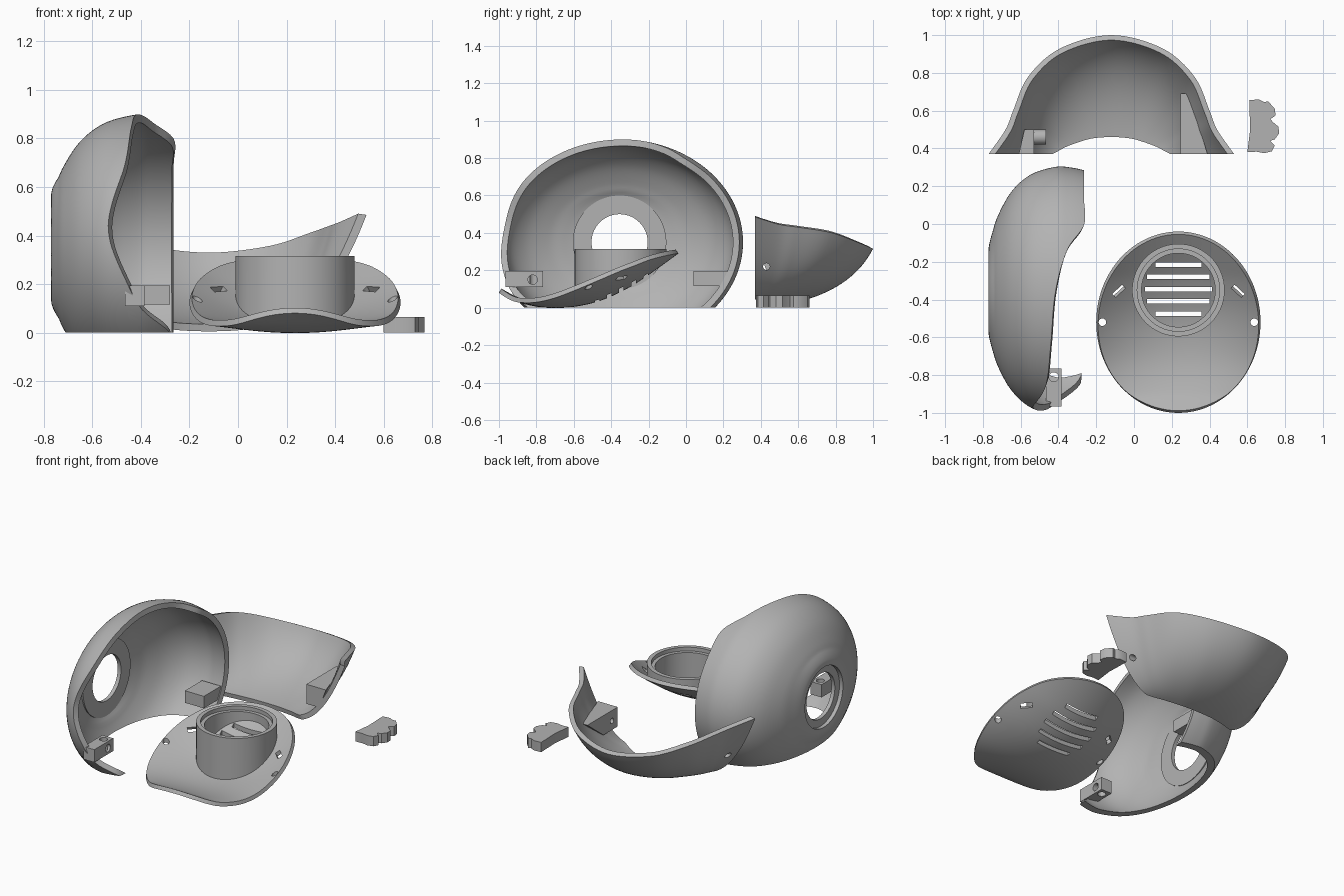
import bpy, bmesh
from math import sin, cos, pi, radians, sqrt
from mathutils import Vector, Matrix

start_cube = bpy.data.objects.get("Cube")
if start_cube:
    bpy.data.objects.remove(start_cube, do_unlink=True)

grey = bpy.data.materials.new("plain_grey")
grey.use_nodes = True
colour = (0.45, 0.45, 0.45, 1)
grey.diffuse_color = colour
for node in grey.node_tree.nodes:
    if node.type == 'BSDF_PRINCIPLED':
        node.inputs["Base Color"].default_value = colour


# ---------- helpers ----------
def spline(keys, values, t):
    """Smooth curve through values (numbers or vectors) placed at keys."""
    t = min(max(t, keys[0]), keys[-1])
    i = 0
    while i < len(keys) - 2 and t > keys[i + 1]:
        i += 1

    def slope(k):
        a, b = max(k - 1, 0), min(k + 1, len(keys) - 1)
        return (values[b] - values[a]) / (keys[b] - keys[a])
    h = keys[i + 1] - keys[i]
    u = (t - keys[i]) / h
    step = u * u * (3 - 2 * u)
    return (values[i] * (1 - step) + values[i + 1] * step
            + slope(i) * (h * u * (1 - u) ** 2) - slope(i + 1) * (h * u * u * (1 - u)))


def finish(name, bm):
    mesh = bpy.data.meshes.new(name)
    bm.to_mesh(mesh)
    bm.free()
    mesh.materials.append(grey)
    obj = bpy.data.objects.new(name, mesh)
    bpy.context.scene.collection.objects.link(obj)
    return obj


def grid(name, columns, wrap=False, wrap_rows=False):
    bm = bmesh.new()
    cols = [[bm.verts.new(p) for p in col] for col in columns]
    n, m = len(cols), len(cols[0])
    for i in range(n if wrap else n - 1):
        for j in range(m if wrap_rows else m - 1):
            k, l = (i + 1) % n, (j + 1) % m
            bm.faces.new((cols[i][j], cols[k][j], cols[k][l], cols[i][l]))
    bmesh.ops.remove_doubles(bm, verts=bm.verts, dist=0.00001)
    return finish(name, bm)


def hull(name, points):
    bm = bmesh.new()
    for p in points:
        bm.verts.new(p)
    bmesh.ops.convex_hull(bm, input=bm.verts)
    return finish(name, bm)


def box(name, lo, hi):
    return hull(name, [(x, y, z) for x in (lo[0], hi[0])
                       for y in (lo[1], hi[1]) for z in (lo[2], hi[2])])


def rod(name, centre, radius, length, axis='Z'):
    bm = bmesh.new()
    turn = Matrix() if axis == 'Z' else Matrix.Rotation(pi / 2, 4, 'Y')
    bmesh.ops.create_cone(bm, cap_ends=True, segments=24, radius1=radius, radius2=radius,
                          depth=length, matrix=Matrix.Translation(centre) @ turn)
    return finish(name, bm)


def apply(obj, modifier):
    bpy.context.view_layer.update()
    bpy.context.view_layer.objects.active = obj
    bpy.ops.object.modifier_apply(modifier=modifier.name)


def thicken(obj, amount):
    mod = obj.modifiers.new("wall", 'SOLIDIFY')
    mod.thickness, mod.offset = amount, -1
    apply(obj, mod)


def trim(obj, point, normal):
    bm = bmesh.new()
    bm.from_mesh(obj.data)
    cut = bmesh.ops.bisect_plane(bm, geom=bm.verts[:] + bm.edges[:] + bm.faces[:],
                                 plane_co=point, plane_no=normal, clear_inner=True)
    edges = [e for e in cut["geom_cut"] if isinstance(e, bmesh.types.BMEdge)]
    bmesh.ops.edgeloop_fill(bm, edges=edges)
    bmesh.ops.recalc_face_normals(bm, faces=bm.faces)
    bm.to_mesh(obj.data)
    bm.free()


def cut(targets, cutter):
    for obj in targets:
        mod = obj.modifiers.new("hole", 'BOOLEAN')
        mod.operation, mod.object, mod.solver = 'DIFFERENCE', cutter, 'EXACT'
        apply(obj, mod)
    bpy.data.objects.remove(cutter, do_unlink=True)


# ---------- side shell: oval dome with a trimmed rim ----------
CY, CZ = -0.355, 0.35
profile = [Vector(p) for p in ((-.77, .20), (-.768, .24), (-.75, .31), (-.72, .40), (-.65, .525),
           (-.55, .615), (-.42, .657), (-.34, .655), (-.265, .64), (-.24, .63))]
steps = list(range(len(profile)))
rim_angle = [0, 40, 57, 70, 90, 115, 140, 160, 170, 180, 195, 207, 220, 232, 300, 360]
rim_x = [-.265, -.265, -.265, -.35, -.415, -.44, -.465, -.52, -.535, -.52,
         -.46, -.40, -.285, -.265, -.265, -.265]


def shell_column(degrees):
    edge = spline(rim_angle, rim_x, degrees)
    lo, hi = 0, steps[-1]
    for _ in range(30):
        mid = (lo + hi) / 2
        lo, hi = (mid, hi) if spline(steps, profile, mid).x < edge else (lo, mid)
    col = []
    for j in range(33):
        x, r = spline(steps, profile, hi * j / 32)
        squash = 1 - .165 * min(max((r - .22) / .13, 0), 1)
        a = radians(degrees)
        col.append((x, CY + r * cos(a), CZ + r * squash * sin(a)))
    return col


side_shell = grid("side_shell", [shell_column(d * 2.5) for d in range(144)], wrap=True)
thicken(side_shell, .035)
trim(side_shell, (0, 0, 0), (0, 0, 1))

hub = [(-.745, .25), (-.72, .25), (-.72, .15), (-.745, .15)]
grid("hub_ring", [[(x, CY + r * cos(a), CZ + r * sin(a)) for x, r in hub]
     for a in (pi * i / 36 for i in range(72))], wrap=True, wrap_rows=True)

front_block = box("front_mount_block", (-.465, -.965, .11), (-.385, -.765, .195))
cut([front_block], rod("cutter", (-.425, -.81, .15), .025, .3))
cut([front_block], rod("cutter", (-.39, -.82, .15), .025, .06, 'X'))
box("rear_mount_block", (-.42, .04, .115), (-.28, .22, .195))

# ---------- back shell: open half bowl lofted from three arches ----------
BX, BACK_CUT = -.12, .37
top = [(0, 1, .315), (.27, .93, .345), (.44, .78, .40), (.52, .6, .43), (.56, .5, .445),
       (.65, .37, .485), (.67, .34, .495)]
belly = [(0, .87, .06), (.2, .82, .065), (.36, .68, .075), (.43, .56, .08), (.46, .47, .09),
         (.50, .37, .10), (.515, .34, .105)]
foot = [(0, .465, .005), (.1, .458, .008), (.17, .44, .015), (.24, .415, .025), (.29, .39, .035),
        (.33, .37, .045), (.37, .34, .055)]


def arch(half):
    left = [Vector((-x, y, z)) for x, y, z in reversed(half[1:])]
    return left + [Vector(p) for p in half]


arches = [arch(half) for half in (top, belly, foot)]
stations = list(range(len(arches[0])))
columns = []
for i in range(97):
    a, b, c = (spline(stations, pts, stations[-1] * i / 96) for pts in arches)
    columns.append([a * (1 - v) ** 2 + b * (2 * v * (1 - v)) + c * v * v + Vector((BX, 0, 0))
                    for v in (j / 20 for j in range(21))])
back_shell = grid("back_shell", columns)
thicken(back_shell, .03)
trim(back_shell, (0, BACK_CUT, 0), (0, 1, 0))

left_block = hull("large_hinge_block", [
    (.245, .69, .29), (.285, .69, .29), (.39, .37, .29), (.245, .37, .29),
    (.245, .52, .16), (.255, .52, .16), (.34, .37, .16), (.245, .37, .16)])
right_block = hull("small_hinge_block", [
    (-.53, .37, .29), (-.61, .37, .29), (-.58, .5, .29), (-.53, .5, .29),
    (-.53, .37, .16), (-.58, .37, .16), (-.55, .46, .16), (-.53, .46, .16)])
rod("hinge_pin", (-.5, .46, .23), .04, .07, 'X')
cut([back_shell, left_block, right_block], rod("cutter", (BX, .43, .22), .018, 1.6, 'X'))

# ---------- face plate: saddle-shaped oval dish ----------
PX, PY = .235, -.52
spine_y = [-1, -.9, -.75, -.6, -.45, -.3, -.2, -.04]
spine_z = [.08, .03, 0, .005, .04, .11, .175, .29]
bend_y = [-1, -.85, -.52, -.2, -.04]
bend = [-.3, .1, .55, .75, .75]


def dish(x, y):
    return spline(spine_y, spine_z, y) + spline(bend_y, bend, y) * (x - PX) ** 2


columns = []
for i in range(96):
    a = 2 * pi * i / 96
    spots = [(PX + .435 * cos(a) * t, PY + .48 * sin(a) * t) for t in (j / 24 for j in range(25))]
    columns.append([(x, y, dish(x, y)) for x, y in spots])
face_plate = grid("face_plate", columns, wrap=True)
thicken(face_plate, .025)

# Vent slots follow a round outline
VY = -.345
for i in range(-2, 3):
    y, half = VY + .065 * i, sqrt(.178 ** 2 - (.065 * i) ** 2)
    cut([face_plate], box("cutter", (PX - half, y - .012, -.2), (PX + half, y + .012, .5)))
# Strap slots and screw holes on both sides
for side in (-1, 1):
    slot = box("cutter", (-.036, -.016, -.12), (.036, .016, .12))
    slot.data.transform(Matrix.Translation((PX + side * .325, VY, dish(PX + .325, VY)))
                        @ Matrix.Rotation(-side * pi / 4, 4, 'Z') @ Matrix.Rotation(.6, 4, 'X'))
    cut([face_plate], slot)
    cut([face_plate], rod("cutter", (PX + side * .402, PY, .1), .02, .5))

# Round filter cup with a stepped lip, standing on the dish
columns = []
for i in range(72):
    a = 2 * pi * i / 72
    col = []
    for r, z in ((.245, None), (.245, .315), (.218, .315), (.218, .29), (.195, .29), (.195, None)):
        x, y = PX + r * cos(a), VY - .005 + r * sin(a)
        col.append((x, y, dish(x, y) + .012 if z is None else z))
    columns.append(col)
grid("filter_cup", columns, wrap=True, wrap_rows=True)

# ---------- loose scalloped clip ----------
outline = [(.6, .38), (.65, .383), (.69, .375), (.73, .385), (.745, .415), (.72, .44), (.745, .448),
           (.768, .48), (.765, .515), (.735, .54), (.722, .555), (.75, .575), (.745, .61),
           (.71, .65), (.69, .645), (.66, .66), (.61, .655), (.615, .5)]
bm = bmesh.new()
base = bm.faces.new([bm.verts.new((x, y, 0)) for x, y in outline])
raised = bmesh.ops.extrude_face_region(bm, geom=[base])["geom"]
bmesh.ops.translate(bm, vec=(0, 0, .065),
                    verts=[v for v in raised if isinstance(v, bmesh.types.BMVert)])
bmesh.ops.recalc_face_normals(bm, faces=bm.faces)
finish("scalloped_clip", bm)

# ---------- smooth shading with crisp edges ----------
for obj in bpy.context.scene.objects:
    obj.select_set(obj.type == 'MESH')
    if obj.type == 'MESH':
        bpy.context.view_layer.objects.active = obj
bpy.ops.object.shade_smooth_by_angle(angle=radians(35))
